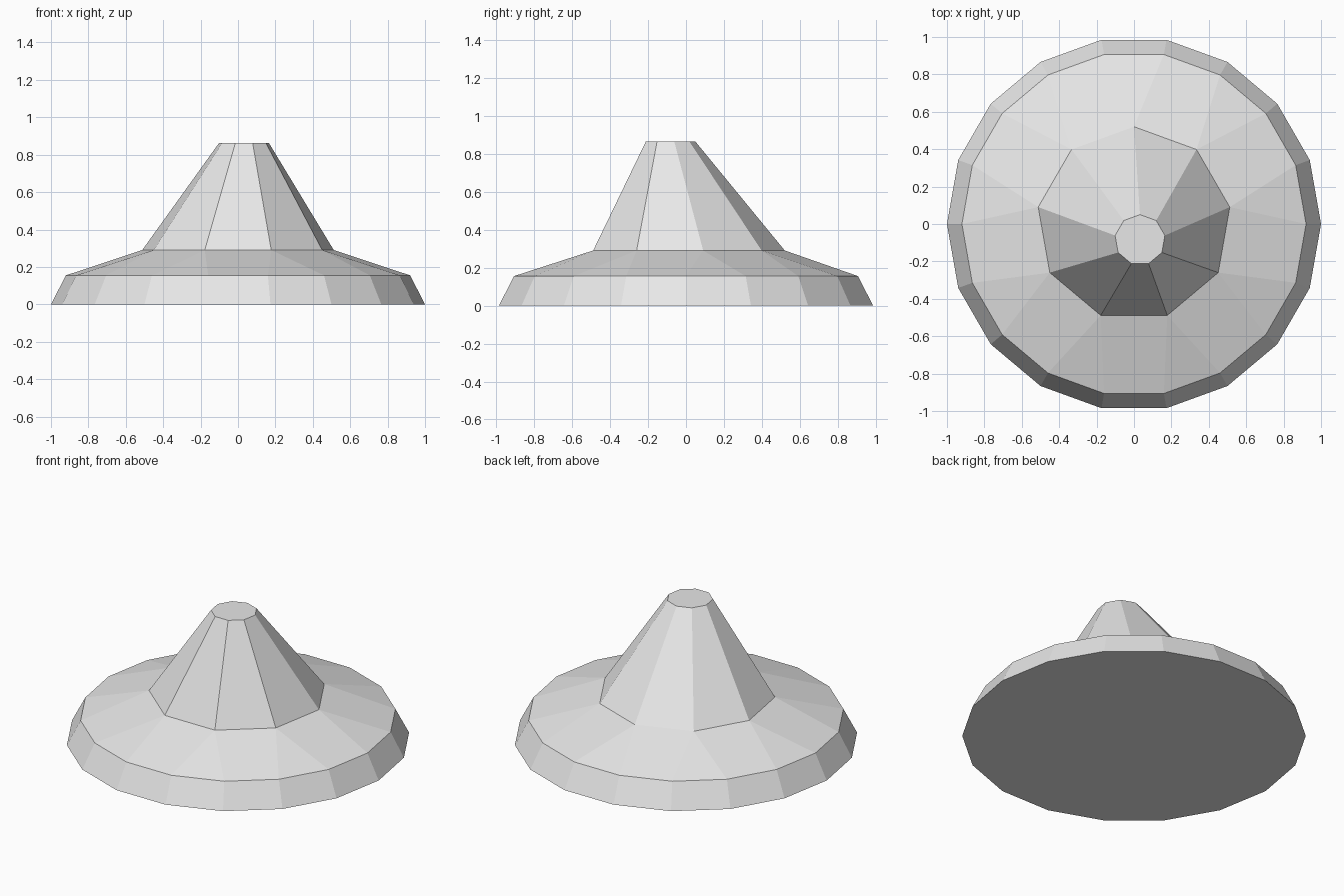
import bpy, bmesh
from math import cos, sin, radians

cube = bpy.data.objects.get("Cube")
if cube:
    bpy.data.objects.remove(cube, do_unlink=True)

grey = bpy.data.materials.new("light grey")
grey.use_nodes = True
grey.diffuse_color = (0.8, 0.8, 0.8, 1)
grey.node_tree.nodes["Principled BSDF"].inputs["Base Color"].default_value = (0.8, 0.8, 0.8, 1)

SIDES = 9  # sides of the peak; the base has twice as many
bm = bmesh.new()


def ring(count, radius, z, start=0, cx=0, cy=0):
    """Regular polygon of vertices at height z."""
    angles = [radians(start + 360 * i / count) for i in range(count)]
    return [bm.verts.new((cx + radius * cos(a), cy + radius * sin(a), z)) for a in angles]


def bridge(low, high):
    """Quad band between two rings of equal count."""
    n = len(low)
    for i in range(n):
        j = (i + 1) % n
        bm.faces.new((low[i], low[j], high[j], high[i]))


foot = ring(2 * SIDES, 1.0, 0)
rim = ring(2 * SIDES, 0.92, 0.155)
neck = ring(SIDES, 0.52, 0.29, start=10)
tip = ring(SIDES, 0.135, 0.863, start=10, cx=0.032, cy=-0.085)

# Underside, bevelled rim, leaning peak and flat tip
bm.faces.new(foot[::-1])
bridge(foot, rim)
bridge(neck, tip)
bm.faces.new(tip)

# Sloping brim: a triangle at each neck corner, a quad along each neck side
for k in range(SIDES):
    a, b, c = (rim[(2 * k + s) % len(rim)] for s in range(3))
    bm.faces.new((neck[k], a, b))
    bm.faces.new((neck[k], b, c, neck[(k + 1) % SIDES]))

bmesh.ops.recalc_face_normals(bm, faces=bm.faces)
mesh = bpy.data.meshes.new("peaked_mound")
bm.to_mesh(mesh)
bm.free()
mesh.materials.append(grey)
mound = bpy.data.objects.new("peaked_mound", mesh)
bpy.context.collection.objects.link(mound)
